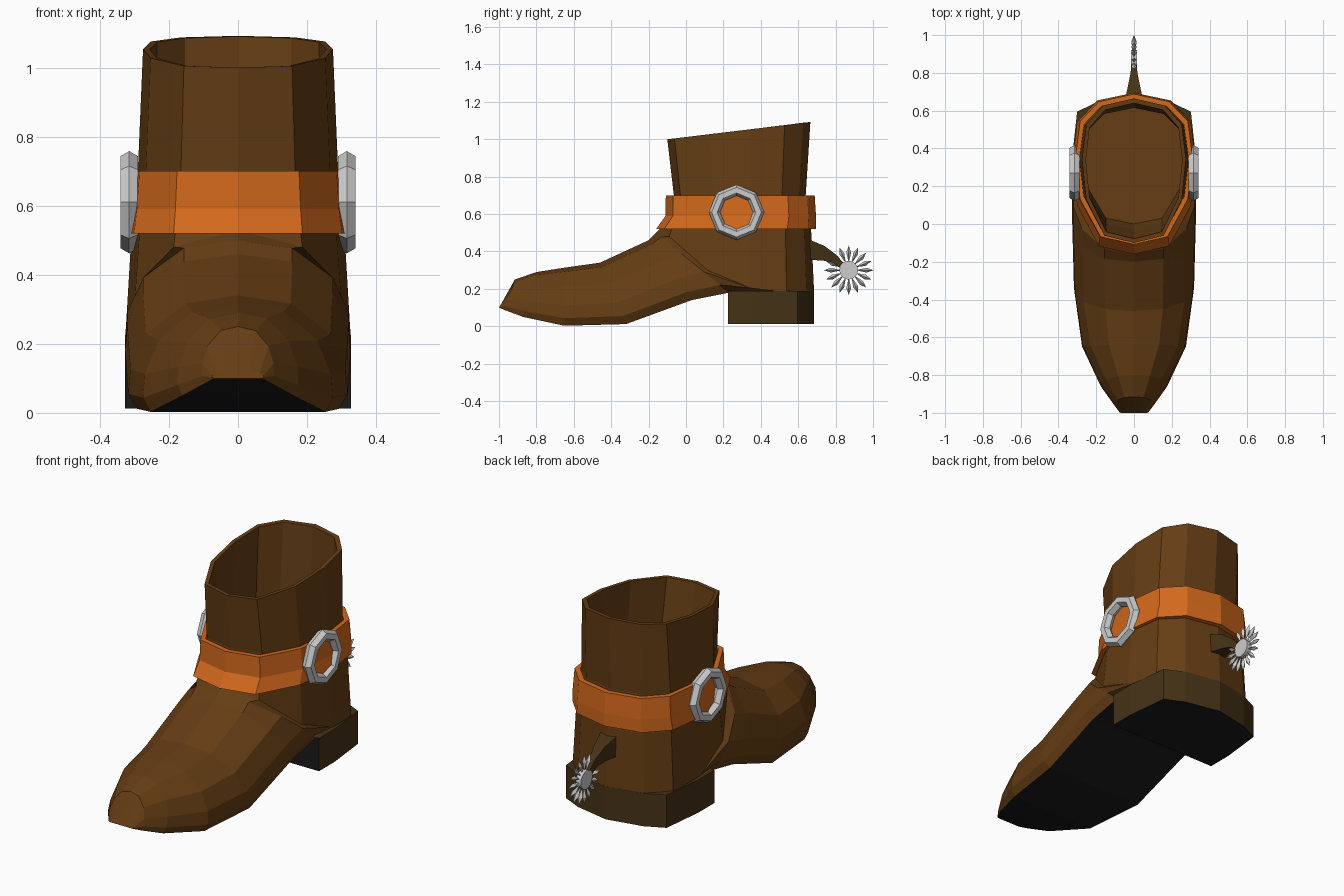
import bpy, bmesh, math
from mathutils import Matrix, Vector

if "Cube" in bpy.data.objects:
    bpy.data.objects.remove(bpy.data.objects["Cube"])


def material(name, r, g, b):
    m = bpy.data.materials.new(name)
    m.diffuse_color = (r, g, b, 1)
    m.use_nodes = True
    m.node_tree.nodes["Principled BSDF"].inputs["Base Color"].default_value = m.diffuse_color
    return m


leather = material("leather", .13, .047, .007)
dark = material("dark_leather", .06, .032, .008)
strap = material("strap_leather", .65, .14, .012)
black = material("sole_rubber", .01, .01, .01)

# Half-ring profiles from front/top centre to back/bottom centre: (x fraction, t)
FOOT = [(0, 0), (.48, .07), (.84, .34), (.98, .65), (1, .87), (.92, 1), (0, 1)]
SHAFT = [(0, 0), (.57, .05), (.92, .3), (1, .58), (.92, .82), (.6, .95), (0, 1)]


def ring(prof, top, bot, w, bend=1):
    half = []
    for fx, t in prof:
        tz = 1 - (1 - t) ** bend
        half.append((fx * w, top[0] + (bot[0] - top[0]) * t,
                     top[1] + (bot[1] - top[1]) * tz))
    return half + [(-x, y, z) for x, y, z in half[-2:0:-1]]


def finish(name, bm, mats=()):
    bmesh.ops.recalc_face_normals(bm, faces=bm.faces)
    me = bpy.data.meshes.new(name)
    bm.to_mesh(me)
    bm.free()
    for m in mats:
        me.materials.append(m)
    ob = bpy.data.objects.new(name, me)
    bpy.context.collection.objects.link(ob)
    return ob


def loft(name, rings, mats, closed=False, pick=None):
    bm = bmesh.new()
    vs = [[bm.verts.new(p) for p in r] for r in rings]
    n = len(vs[0])
    for i in range(len(vs) if closed else len(vs) - 1):
        a, b = vs[i], vs[(i + 1) % len(vs)]
        for j in range(n):
            k = (j + 1) % n
            f = bm.faces.new((a[j], a[k], b[k], b[j]))
            if pick:
                f.material_index = pick(i, j)
    if not closed:
        bm.faces.new(vs[0])
        f = bm.faces.new(vs[-1])
        if pick:
            f.material_index = pick(len(vs), 0)
    return finish(name, bm, mats)


# Boot: sections fan from upright at the toe to level at the ankle, then fold inside
rows = [
    (FOOT, (-.985, .125), (-1, .1), .075),
    (FOOT, (-.915, .25), (-.965, .085), .105),
    (FOOT, (-.80, .29), (-.87, .05), .175),
    (FOOT, (-.64, .315), (-.65, .003), .275),
    (FOOT, (-.46, .34), (-.32, .012), .318),
    (FOOT, (-.20, .46), (.03, .14), .327),
    (FOOT, (-.16, .50), (.23, .18), .327),
    (SHAFT, (-.13, .53), (.685, .18), .327, 3),
    (SHAFT, (-.10, .57), (.67, .50), .308),
    (SHAFT, (-.065, .70), (.64, .70), .29),
    (SHAFT, (-.10, 1.0), (.665, 1.092), .275),
    (SHAFT, (-.078, 1.0), (.64, 1.09), .255),
    (SHAFT, (-.03, .70), (.615, .70), .262),
    (SHAFT, (0, .58), (.62, .58), .262),
]
loft("boot", [ring(*r) for r in rows], (leather, black),
     pick=lambda i, j: 1 if i < 7 and j in (5, 6) else 0)

# Heel block with a black underside and front
outline = [(.327, .225), (.327, .36), (.301, .595), (.196, .645), (0, .685)]
outline += [(-x, y) for x, y in outline[-2::-1]]
last = len(outline) - 1
loft("heel", [[(x, y, z) for x, y in outline] for z in (.19, .012)],
     (dark, black), pick=lambda i, j: 1 if i == 2 or j == last else 0)

# Ankle strap, a closed band around the shaft
band = [(-.16, .695, .52, .327), (-.11, .695, .59, .318), (-.108, .688, .70, .31),
        (-.08, .66, .70, .287), (-.08, .66, .59, .295), (-.13, .665, .52, .305)]
loft("ankle_strap", [ring(SHAFT, (f, z), (b, z), w) for f, b, z, w in band],
     (strap,), closed=True)

# Octagonal side rings
for side, label in ((1, "right"), (-1, "left")):
    bpy.ops.mesh.primitive_torus_add(
        major_segments=8, minor_segments=6, major_radius=.118, minor_radius=.03,
        location=(side * .315, .27, .61), rotation=(0, math.pi / 2, 0))
    bpy.context.object.name = "strap_ring_" + label

# Spur neck: tapered curved bar (y top, z top, y bottom, z bottom, half width)
neck = [(.655, .465, .655, .355, .048), (.74, .43, .73, .352, .03),
        (.80, .385, .785, .34, .018), (.87, .31, .855, .29, .012)]
loft("spur_neck", [[(-w, a, b), (w, a, b), (w, c, d), (-w, c, d)]
                   for a, b, c, d, w in neck], (dark,))

# Spur wheel: hub plus sixteen pointed spikes
centre = Vector((0, .87, .30))
bm = bmesh.new()
bmesh.ops.create_cone(bm, cap_ends=True, segments=16, radius1=.05, radius2=.05,
                      depth=.03, matrix=Matrix.Translation(centre)
                      @ Matrix.Rotation(math.pi / 2, 4, 'Y'))
for i in range(16):
    rot = Matrix.Rotation(2 * math.pi * i / 16, 4, 'X')
    pts = [(0, .04, 0), (0, .132, 0), (.014, .095, 0), (0, .095, .013),
           (-.014, .095, 0), (0, .095, -.013)]
    v = [bm.verts.new(centre + rot @ Vector(p)) for p in pts]
    for j in range(4):
        a, b = v[2 + j], v[2 + (j + 1) % 4]
        bm.faces.new((v[0], a, b))
        bm.faces.new((v[1], b, a))
finish("spur_wheel", bm)
